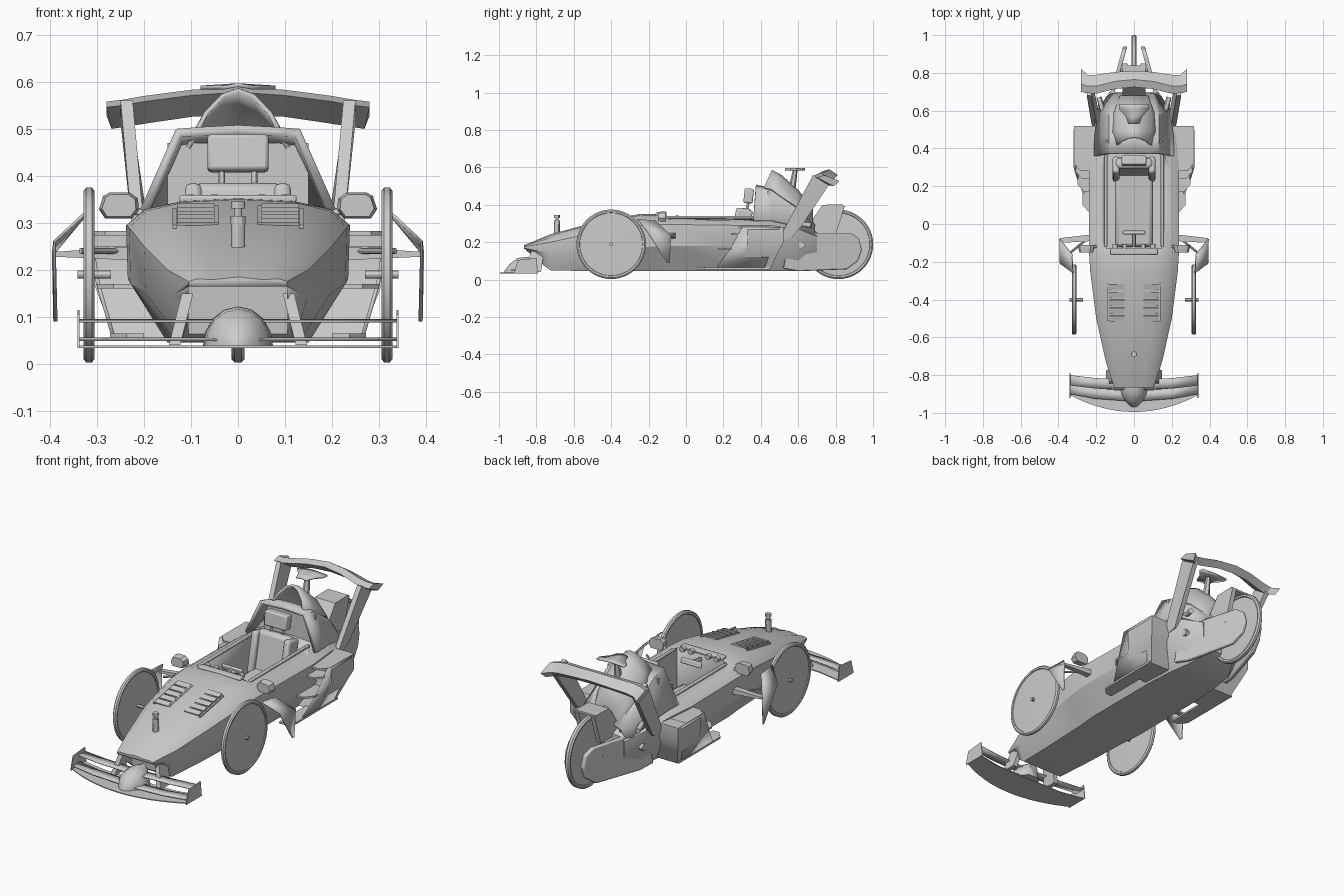
import bpy, bmesh, math
from mathutils import Vector, Matrix

if "Cube" in bpy.data.objects:
    bpy.data.objects.remove(bpy.data.objects["Cube"], do_unlink=True)

GREY = (0.6, 0.6, 0.6, 1)
mat = bpy.data.materials.new("plain_grey")
mat.use_nodes = True
mat.diffuse_color = GREY
mat.node_tree.nodes["Principled BSDF"].inputs["Base Color"].default_value = GREY


def finish(name, bm, mirror=False, solid=0, bevel=0, angle=30):
    bmesh.ops.recalc_face_normals(bm, faces=bm.faces)
    me = bpy.data.meshes.new(name)
    bm.to_mesh(me)
    bm.free()
    me.materials.append(mat)
    ob = bpy.data.objects.new(name, me)
    bpy.context.collection.objects.link(ob)
    for o in bpy.context.selected_objects:
        o.select_set(False)
    ob.select_set(True)
    bpy.context.view_layer.objects.active = ob
    bpy.ops.object.shade_smooth_by_angle(angle=math.radians(angle))
    if solid:
        m = ob.modifiers.new("thickness", 'SOLIDIFY')
        m.thickness = solid
        m.offset = -1
    if bevel:
        m = ob.modifiers.new("bevel", 'BEVEL')
        m.width = bevel
        m.segments = 2
    if mirror:
        ob.modifiers.new("mirror", 'MIRROR')
    return ob


def loft(name, rows, closed=True, caps=True, **kw):
    bm = bmesh.new()
    rings = [[bm.verts.new(p) for p in row] for row in rows]
    n = len(rows[0])
    for a, b in zip(rings, rings[1:]):
        for i in range(n if closed else n - 1):
            j = (i + 1) % n
            bm.faces.new((a[i], a[j], b[j], b[i]))
    if closed and caps:
        bm.faces.new(rings[0])
        bm.faces.new(rings[-1])
    return finish(name, bm, **kw)


def prism(name, profile, x0, x1, **kw):
    return loft(name, [[(x, y, z) for y, z in profile] for x in (x0, x1)], **kw)


def box(name, centre, size, tilt=0, **kw):
    bm = bmesh.new()
    m = Matrix.Translation(centre) @ Matrix.Rotation(math.radians(tilt), 4, 'X') @ Matrix.Diagonal((*size, 1))
    bmesh.ops.create_cube(bm, size=1, matrix=m)
    return finish(name, bm, **kw)


def rod(name, a, b, r, r2=None, n=12, **kw):
    a, b = Vector(a), Vector(b)
    bm = bmesh.new()
    m = Matrix.Translation((a + b) / 2) @ (b - a).to_track_quat('Z', 'Y').to_matrix().to_4x4()
    bmesh.ops.create_cone(bm, cap_ends=True, segments=n, radius1=r, radius2=r if r2 is None else r2,
                          depth=(b - a).length, matrix=m)
    return finish(name, bm, **kw)


def wheel(name, x, y, z, r, half, **kw):
    # tyre lip, recessed rim and shallow domed disc
    prof = [(-half * .9, .03), (-half * .55, r * .9), (-half * .9, r * .91), (-half, r * .96), (-half * .5, r),
            (half * .5, r), (half, r * .96), (half * .9, r * .91), (half * .55, r * .9), (half * .9, .03)]
    rows = [[(x + dx, y + q * math.cos(t * math.tau / 48), z + q * math.sin(t * math.tau / 48))
             for t in range(48)] for dx, q in prof]
    return loft(name, rows, **kw)


def both(half):
    # closed ring from a half section that starts and ends on the centre line
    return half + [(-x, y, z) for x, y, z in reversed(half) if x > 0]


def arch(half):
    # open arch from a half section that starts on the centre line
    return [(-x, y, z) for x, y, z in reversed(half[1:])] + half


# Hull: y, half width, crown, shoulder, chine, floor half width, floor
hull_data = [(-.865, .105, .185, .175, .165, .09, .155), (-.725, .15, .242, .2, .14, .12, .05),
             (-.5, .2, .303, .25, .15, .13, .045), (-.25, .232, .35, .29, .17, .14, .045),
             (-.15, .238, .352, .295, .18, .15, .045), (-.08, .238, .337, .295, .18, .15, .045),
             (.3, .238, .335, .29, .18, .15, .045), (.45, .224, .33, .29, .18, .14, .045),
             (.6, .195, .3, .27, .17, .12, .045), (.7, .13, .26, .23, .15, .07, .09)]
hull = loft("hull", [both([(0, y, t), (w * .5, y, t - .006), (w * .83, y, t * .6 + s * .4), (w, y, s),
                           (w * .985, y, c), (f, y, b), (0, y, b)])
                     for y, w, t, s, c, f, b in hull_data])
# Cockpit and nose intake cut out of the hull
cutters = [prism("cockpit_cut", [(-.13, .6), (-.13, .12), (.38, .1), (.4, .6)], -.145, .145),
           prism("intake_cut", [(-.9, .165), (-.75, .165), (-.74, .03), (-.9, .03)], -.105, .105)]
for c in cutters:
    m = hull.modifiers.new("cut", 'BOOLEAN')
    m.operation = 'DIFFERENCE'
    m.object = c
    bpy.context.view_layer.objects.active = hull
    bpy.ops.object.modifier_apply(modifier=m.name)
    bpy.data.objects.remove(c, do_unlink=True)

# Cockpit rim, dash and steering
box("rim_rail", (.15, .13, .334), (.018, .5, .012), mirror=True, bevel=.004)
box("dash", (0, -.145, .35), (.25, .035, .018), bevel=.006)
for x in (.05, .1):
    rod("dial", (x, -.13, .348), (x, -.105, .348), .014, mirror=True)
rod("steering_column", (0, -.12, .32), (0, -.05, .33), .01)
box("steering_grip", (0, -.045, .33), (.12, .015, .03), 15, bevel=.006)

# Seat
box("seat_cushion", (0, .09, .15), (.2, .42, .07), 4, bevel=.02)
box("seat_back", (0, .3, .26), (.2, .06, .25), -12, bevel=.02)
box("seat_bolster", (.095, .29, .26), (.035, .09, .24), -12, mirror=True, bevel=.012)
box("headrest", (0, .335, .448), (.13, .05, .078), -6, bevel=.008)
rod("headrest_post", (.035, .32, .35), (.035, .335, .42), .007, mirror=True)

# Roll hoop cowl, sloping down to the tail: base y, top y, edge z, crown z, base z, half widths
cowl_data = [(.36, .375, .5, .508, .32, .132, .212), (.46, .46, .475, .49, .32, .132, .21),
             (.6, .58, .39, .41, .29, .132, .192), (.69, .69, .28, .3, .23, .1, .135)]
loft("cowl", [arch([(0, yt, z2), (wt * .6, yt, z2 - .004), (wt, yt, z1), (wb, yb, z0)])
              for yb, yt, z1, z2, z0, wt, wb in cowl_data], closed=False, solid=.02, angle=20)
box("cowl_bulkhead", (0, .44, .39), (.3, .012, .16))
# Peaked air scoop
loft("air_scoop", [arch([(sx * w, y + lean * h, z + h * t) for sx, h in
                         ((0, 1), (.35, .88), (.72, .52), (1, 0))])
                   for y, w, z, t, lean in ((.41, .1, .48, .107, .05), (.48, .13, .43, .13, .03),
                                            (.58, .13, .35, .13, .02), (.68, .095, .25, .13, 0))],
     closed=False, solid=.01, angle=40)

# Tail mast with small top plate
rod("tail_mast", (0, .56, .45), (0, .585, .59), .022, .012, n=6)
loft("tail_plate", [[(sx * w, y, z) for sx, z in ((-1, .592), (0, .597), (1, .592))]
                    for y, w in ((.53, .03), (.57, .045), (.61, .08), (.635, .08))], closed=False, solid=.008)

# Rear wing: arched blade with raked tips, on two uprights
wing_half = [(0, .725, .81, .59, .53), (.1, .715, .805, .583, .526), (.2, .69, .79, .57, .512),
             (.245, .69, .79, .562, .505), (.28, .7, .82, .558, .5)]
wing_rows = [(-x, *r) for x, *r in reversed(wing_half[1:])] + wing_half
loft("rear_wing", [[(x, f, z - .012), (x, f + .04, z), (x, b, z - .03), (x * .96, b - .03, low)]
                   for x, f, b, z, low in wing_rows])
strut = [(.68, .56, .237), (.53, .28, .212), (.495, .21, .195), (.57, .23, .195), (.62, .29, .21),
         (.77, .515, .237)]
loft("wing_upright", [[(x + dx, y, z) for y, z, x in strut] for dx in (-.013, .013)], mirror=True)

# Side pods: block, louvre shelves and outer skin
loft("pod_block", [[(.15, y0, z), (xo, y0, z), (xo, y1, z), (.15, y1, z)]
                   for z, xo, y0, y1 in ((.055, .262, .28, .45), (.14, .295, .31, .49),
                                         (.2, .318, .33, .52), (.282, .318, .33, .52))], mirror=True)
for z, y, xo in ((.06, .09, .272), (.165, .2, .3), (.245, .27, .312), (.278, .31, .318)):
    loft("pod_shelf", [[(.2, y - .03, h), (xo - .035, y - .03, h), (xo, y + .01, h), (xo, .45, h), (.2, .45, h)]
                       for h in (z - .005, z + .005)], mirror=True)
loft("pod_skin", [[(.27, .16, .06), (.302, .24, .17), (.32, .3, .28)],
                  [(.27, .42, .06), (.302, .46, .17), (.32, .5, .28)]], closed=False, solid=.008, mirror=True)

# Wheels with hubs
wheel("front_wheel", .317, -.4, .189, .186, .012, mirror=True)
rod("front_axle", (.27, -.4, .19), (.342, -.4, .19), .009, mirror=True)
wheel("rear_wheel", 0, .815, .189, .186, .014)
rod("rear_axle", (-.09, .815, .19), (.09, .815, .19), .012)

# Swing arms and rear wheel cover
arm = [(.52, .06), (.55, .22), (.6, .25), (.88, .25), (.925, .22), (.94, .16), (.92, .1), (.86, .055), (.6, .045)]
loft("swing_arm", [[(.175 - (y - .52) * .28 + dx, y, z) for y, z in arm] for dx in (-.022, 0)],
     mirror=True, bevel=.006)
prism("wheel_cover_side", [(.62, .24), (.73, .385), (.85, .395), (.8, .24)], .035, .06, mirror=True)
prism("wheel_cover_top", [(.66, .3), (.73, .4), (.84, .402), (.84, .392), (.735, .385), (.67, .29)], -.06, .06)
rod("tail_bolt", (.13, .62, .185), (.19, .62, .185), .018, mirror=True)
rod("damper", (.165, .6, .3), (.185, .67, .29), .014, mirror=True)

# Front wing: floor plate, two flaps, end plates, centre cone, struts
floor = [(x * .34, -.995 + .09 * x * x) for x in [i / 8 - 1 for i in range(17)]]
loft("front_wing_floor", [[(x, y, z) for x, y in floor] + [(.34, -.8, z), (.2, -.825, z), (-.2, -.825, z),
                          (-.34, -.8, z)] for z in (.034, .039)])
for y, z, c in ((-.94, .053, .04), (-.88, .092, .025)):
    loft("front_flap", [[(x * .34, y + d + c * x * x, z + h) for x in (-1, -.6, 0, .6, 1)]
                        for d, h in ((0, 0), (.055, .003))], closed=False, solid=.004)
prism("front_end_plate", [(-.92, .034), (-.9, .105), (-.8, .115), (-.79, .034)], .337, .341, mirror=True)
loft("wing_cone", [[(w * math.cos(a), y, .036 + h * math.sin(a)) for a in [i * math.pi / 8 for i in range(9)]]
                   for y, w, h in ((-.97, .012, .012), (-.94, .045, .05), (-.9, .07, .08), (-.84, .075, .086),
                                   (-.79, .03, .08))], angle=50)
side = [(-.86, .04), (-.83, .15), (-.76, .15), (-.775, .04)]
loft("wing_strut", [[(.135 - (z - .04) * .25 + dx, y, z) for y, z in side] for dx in (-.012, .012)], mirror=True)

# Bonnet louvres, nearly flush with the panel
for i in range(5):
    y = -.5 + i * .042
    box("bonnet_slat", (.09, y, .302 + i * .0078), (.08, .03, .006), 18, mirror=True)
for x in (.046, .135):
    box("louvre_frame", (x, -.415, .318 - x * .06), (.008, .2, .008), 10.5, mirror=True)

# Nose lamp
for a, b, r in ((.24, .295, .015), (.295, .315, .016), (.315, .33, .009), (.33, .345, .015)):
    rod("nose_lamp", (0, -.69, a), (0, -.69, b), r)

# Mirrors
outline = ((-.042, -.01), (-.028, -.028), (.03, -.028), (.043, -.008), (.034, .02), (.02, .028), (-.022, .028),
           (-.04, .015))
loft("mirror_pod", [[(.253 + k * px, y, .337 + k * pz) for px, pz in outline]
                    for y, k in ((-.15, .85), (-.125, 1), (-.11, 1))], mirror=True)
rod("mirror_stalk", (.19, -.12, .315), (.23, -.12, .33), .008, mirror=True)

# Winglets behind the front wheels, with stays
loft("winglet", [[(.325, -.26, .325), (.393, -.21, .262), (.39, -.1, .09)],
                 [(.33, -.16, .315), (.396, -.08, .235), (.393, -.088, .09)]],
     closed=False, solid=.006, mirror=True)
loft("winglet_arm", [[(x, y, z), (x, y + d, z), (x, y + d, z - h), (x, y, z - h)]
                     for x, y, z, d, h in ((.22, -.09, .25, .035, .03), (.393, -.1, .238, .025, .01))], mirror=True)
rod("winglet_stay", (.2, -.04, .24), (.335, -.15, .24), .006, n=8, mirror=True)
